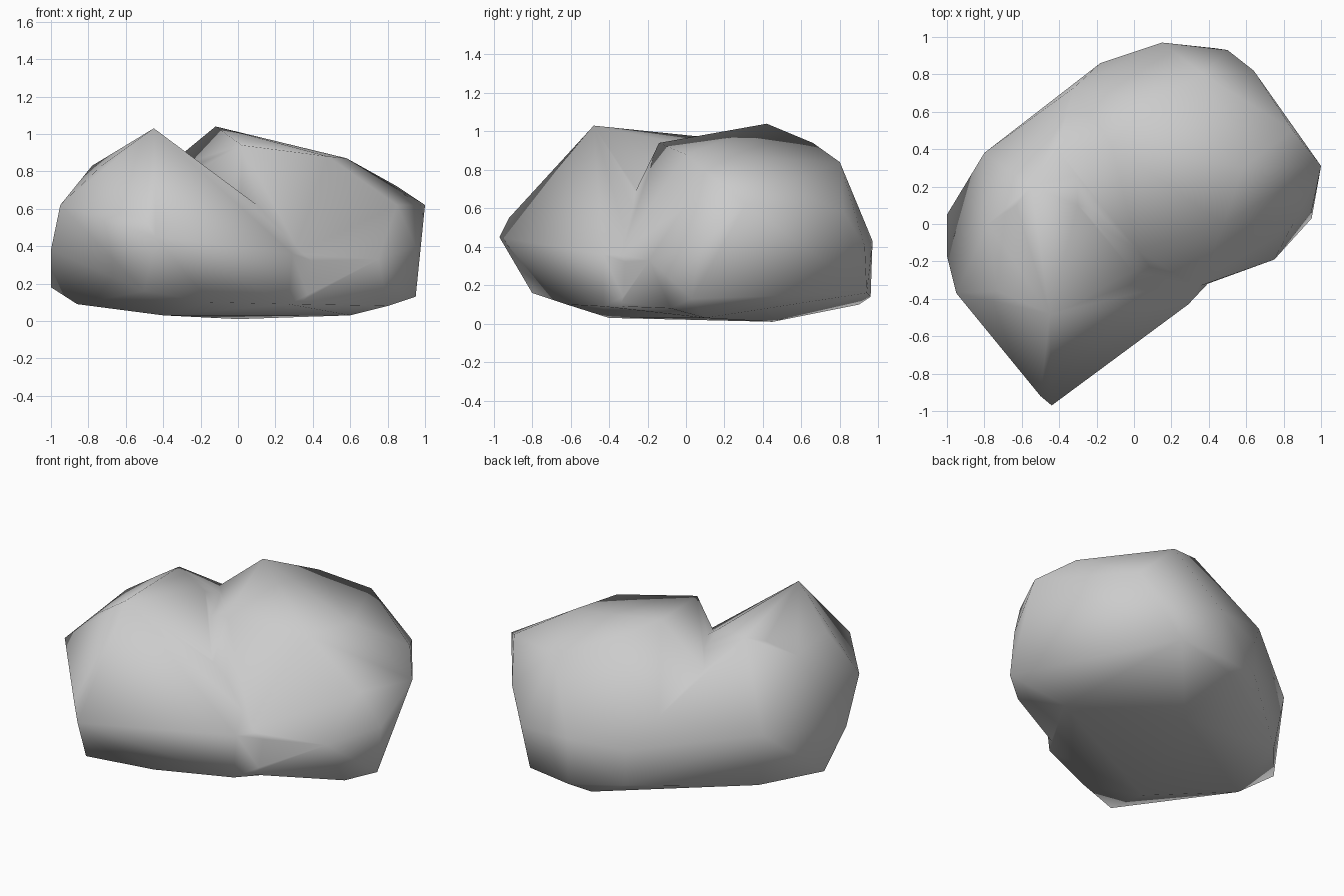
import bpy
import bmesh

# Remove the default cube only
default_cube = bpy.data.objects.get("Cube")
if default_cube:
    bpy.data.objects.remove(default_cube, do_unlink=True)


def make_material(name, color):
    material = bpy.data.materials.new(name)
    material.use_nodes = True
    material.diffuse_color = color
    shader = material.node_tree.nodes.get("Principled BSDF")
    shader.inputs["Base Color"].default_value = color
    shader.inputs["Roughness"].default_value = .9
    return material


def make_hull(name, corners, material):
    """Wrap a faceted convex boulder around its main corners."""
    mesh = bpy.data.meshes.new(name)
    boulder = bmesh.new()
    for corner in corners:
        boulder.verts.new(corner)
    result = bmesh.ops.convex_hull(boulder, input=boulder.verts)
    unused = set(result["geom_interior"] + result["geom_unused"])
    loose = [item for item in unused if isinstance(item, bmesh.types.BMVert)]
    bmesh.ops.delete(boulder, geom=loose, context="VERTS")
    bmesh.ops.recalc_face_normals(boulder, faces=boulder.faces)
    boulder.to_mesh(mesh)
    boulder.free()
    mesh.materials.append(material)
    rock = bpy.data.objects.new(name, mesh)
    bpy.context.collection.objects.link(rock)
    return rock


stone_grey = make_material("stone grey", (.6, .6, .6, 1))

# Corners shared by both lobes along the back and the base
shared_back = [(-.8, .38, .48), (-.32, .73, .6), (-.18, .86, .4),
               (-.18, .86, .18), (-.3, .72, .16), (-.75, .35, .14)]
shared_base = [(0, .45, .01), (.6, .1, .03), (.31, -.35, .09)]

# Front lobe: a leaning wedge with a forward tip
front_crest = [(-.45, -.48, 1.03), (-.55, .2, .96), (-.3, .1, .91),
               (-.63, .1, .92), (-.78, 0, .83), (-.73, -.36, .83),
               (-.02, -.3, .7)]
front_waist = [(-.95, -.37, .62), (-1, .05, .18), (-1, -.17, .38),
               (-.44, -.97, .45), (-.5, -.92, .55), (.29, -.43, .36),
               (.6, -.1, .25)]
front_base = [(-.86, -.1, .09), (-.5, -.8, .16), (-.15, -.62, .1),
              (-.4, -.4, .03), (.27, -.43, .09)]
rock = make_hull("boulder", front_crest + front_waist + front_base
                 + shared_back + shared_base, stone_grey)

# Rear lobe: a broad rounded block
rear_crest = [(-.12, .42, 1.04), (.02, -.14, .94), (.48, 0, .88),
              (.58, .3, .87), (.1, .66, .94), (.37, .8, .84),
              (.85, .5, .72)]
rear_waist = [(1, .31, .62), (.95, .07, .4), (.85, 0, .62),
              (.75, -.19, .33), (.3, -.35, .36), (0, -.26, .7),
              (.15, .97, .43), (.5, .93, .4), (.64, .82, .58)]
rear_base = [(.43, .94, .16), (.15, .96, .14), (.03, .9, .1),
             (.95, .03, .13), (.8, -.08, .08), (.86, -.06, .25)]
rear_lobe = make_hull("rear_lobe", rear_crest + rear_waist + rear_base
                      + shared_back + shared_base, stone_grey)

# Fuse both lobes into one solid stone
fuse = rock.modifiers.new("fuse lobes", "BOOLEAN")
fuse.operation = "UNION"
fuse.solver = "EXACT"
fuse.object = rear_lobe
bpy.ops.object.select_all(action="DESELECT")
rock.select_set(True)
bpy.context.view_layer.objects.active = rock
bpy.ops.object.modifier_apply(modifier=fuse.name)
bpy.data.objects.remove(rear_lobe, do_unlink=True)

# Clean the seam and shade the stone smoothly
seam = bmesh.new()
seam.from_mesh(rock.data)
bmesh.ops.remove_doubles(seam, verts=seam.verts, dist=.02)
bmesh.ops.recalc_face_normals(seam, faces=seam.faces)
seam.to_mesh(rock.data)
seam.free()
bpy.ops.object.shade_smooth()
